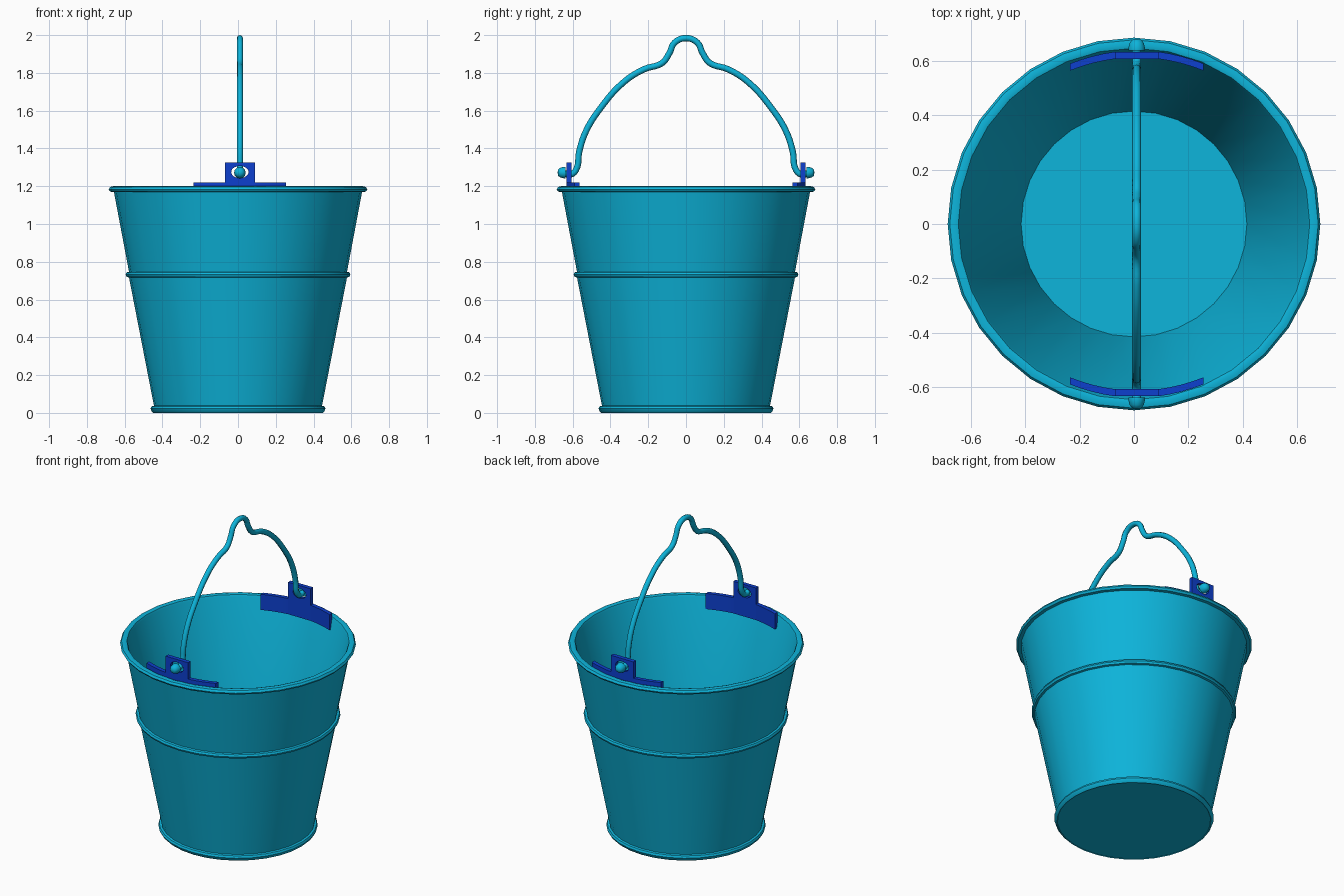
import bpy, bmesh, math

if "Cube" in bpy.data.objects:
    bpy.data.objects.remove(bpy.data.objects["Cube"])

def material(name, col):
    m = bpy.data.materials.new(name)
    m.diffuse_color = (*col, 1)
    m.use_nodes = True
    m.node_tree.nodes["Principled BSDF"].inputs["Base Color"].default_value = m.diffuse_color
    return m

CYAN = material("cyan metal", (0.004, 0.46, 0.71))
BLUE = material("dark blue", (0.004, 0.05, 0.62))
CX = 0.01   # handle and brackets sit slightly off centre

def finish(name, bm, mat, angle=40):
    bmesh.ops.recalc_face_normals(bm, faces=bm.faces)
    me = bpy.data.meshes.new(name)
    bm.to_mesh(me)
    bm.free()
    ob = bpy.data.objects.new(name, me)
    bpy.context.collection.objects.link(ob)
    me.materials.append(mat)
    smooth(ob, angle)
    return ob

def smooth(ob, angle):
    bpy.ops.object.select_all(action='DESELECT')
    ob.select_set(True)
    bpy.context.view_layer.objects.active = ob
    bpy.ops.object.shade_smooth_by_angle(angle=math.radians(angle))

def lathe(bm, profile, n, place):
    """Revolve (radius, height) points; radius 0 closes with a fan."""
    rings = []
    for r, h in profile:
        if r == 0:
            rings.append([bm.verts.new(place(0, 0, h))] * n)
        else:
            rings.append([bm.verts.new(place(r * math.cos(2 * math.pi * i / n),
                                             r * math.sin(2 * math.pi * i / n), h)) for i in range(n)])
    for a, b in zip(rings, rings[1:]):
        for i in range(n):
            j = (i + 1) % n
            bm.faces.new(list(dict.fromkeys((a[i], a[j], b[j], b[i]))))

# Pail: outer wall with base, middle and top beads, then inner wall and floor
def bead(r, z, w, h):
    return [(r, z - h), (r + w * 0.7, z - h * 0.8), (r + w, z), (r + w * 0.7, z + h * 0.8), (r, z + h)]

profile = [(0, 0.004), (0.445, 0.004), (0.448, 0.0)]
profile += bead(0.445, 0.022, 0.018, 0.016)[1:]
profile += bead(0.577, 0.732, 0.018, 0.015)
profile += [(0.657, 1.17), (0.677, 1.171), (0.685, 1.183), (0.677, 1.196),
            (0.66, 1.2), (0.646, 1.196), (0.64, 1.183), (0.415, 0.03), (0, 0.03)]
bm = bmesh.new()
lathe(bm, profile, 32, lambda x, y, h: (x, y, h))
finish("pail", bm, CYAN, 45)

# Brackets: curved strip against the wall with an upright pierced tab
R, HALF, END = 0.62, 0.08, 0.245

def plate_y(x):
    return R - max(0, x * x - HALF * HALF) / (2 * R)

for side, label in ((-1, "front"), (1, "back")):
    bm = bmesh.new()
    def vert(x, z):
        return bm.verts.new((CX + x, side * plate_y(x), z))
    n, inner, outer = 24, [], []
    for i in range(n):
        c, s = math.cos(2 * math.pi * i / n), math.sin(2 * math.pi * i / n)
        k = max(abs(c), abs(s))
        inner.append(vert(0.046 * c, 1.275 + 0.032 * s))
        outer.append(vert(HALF * c / k, 1.275 + s / k * (0.05 if s > 0 else 0.155)))
    for i in range(n):
        j = (i + 1) % n
        bm.faces.new((inner[i], outer[i], outer[j], inner[j]))
    for d in (-1, 1):
        cols = []
        for k in range(5):
            x = d * (HALF + (END - HALF) * k / 4)
            cols.append((vert(x, 1.12), vert(x, 1.22)))
        for a, b in zip(cols, cols[1:]):
            bm.faces.new((a[0], b[0], b[1], a[1]))
    ext = bmesh.ops.extrude_face_region(bm, geom=bm.faces[:], use_keep_orig=True)
    for v in bm.verts:
        v.co.y -= 0.013
    for v in ext["geom"]:
        if isinstance(v, bmesh.types.BMVert):
            v.co.y += 0.026
    finish(label + "_bracket", bm, BLUE, 30)

    # Knob on the wire end outside the bracket
    bm = bmesh.new()
    lathe(bm, [(0, 0.637), (0.03, 0.637), (0.031, 0.645), (0.026, 0.665), (0.017, 0.677), (0, 0.68)], 12,
          lambda x, y, h: (CX + x, side * h, 1.272 + y))
    finish(label + "_knob", bm, CYAN, 50)

# Wire handle with a raised hump in the middle
half = [(0.65, 1.27), (0.612, 1.262), (0.583, 1.285), (0.565, 1.385), (0.53, 1.49), (0.455, 1.61),
        (0.325, 1.755), (0.22, 1.82), (0.125, 1.853), (0.088, 1.905), (0.06, 1.96)]
path = half + [(0, 1.984)] + [(-y, z) for y, z in reversed(half)]
cu = bpy.data.curves.new("handle", 'CURVE')
cu.dimensions = '3D'
cu.bevel_depth = 0.0165
cu.bevel_resolution = 2
cu.resolution_u = 5
cu.use_fill_caps = True
sp = cu.splines.new('BEZIER')
sp.bezier_points.add(len(path) - 1)
for p, (y, z) in zip(sp.bezier_points, path):
    p.co = (CX, y, z)
    p.handle_left_type = p.handle_right_type = 'AUTO'
cu.materials.append(CYAN)
handle = bpy.data.objects.new("handle", cu)
bpy.context.collection.objects.link(handle)
bpy.ops.object.select_all(action='DESELECT')
handle.select_set(True)
bpy.context.view_layer.objects.active = handle
bpy.ops.object.convert(target='MESH')
smooth(bpy.context.view_layer.objects.active, 60)
